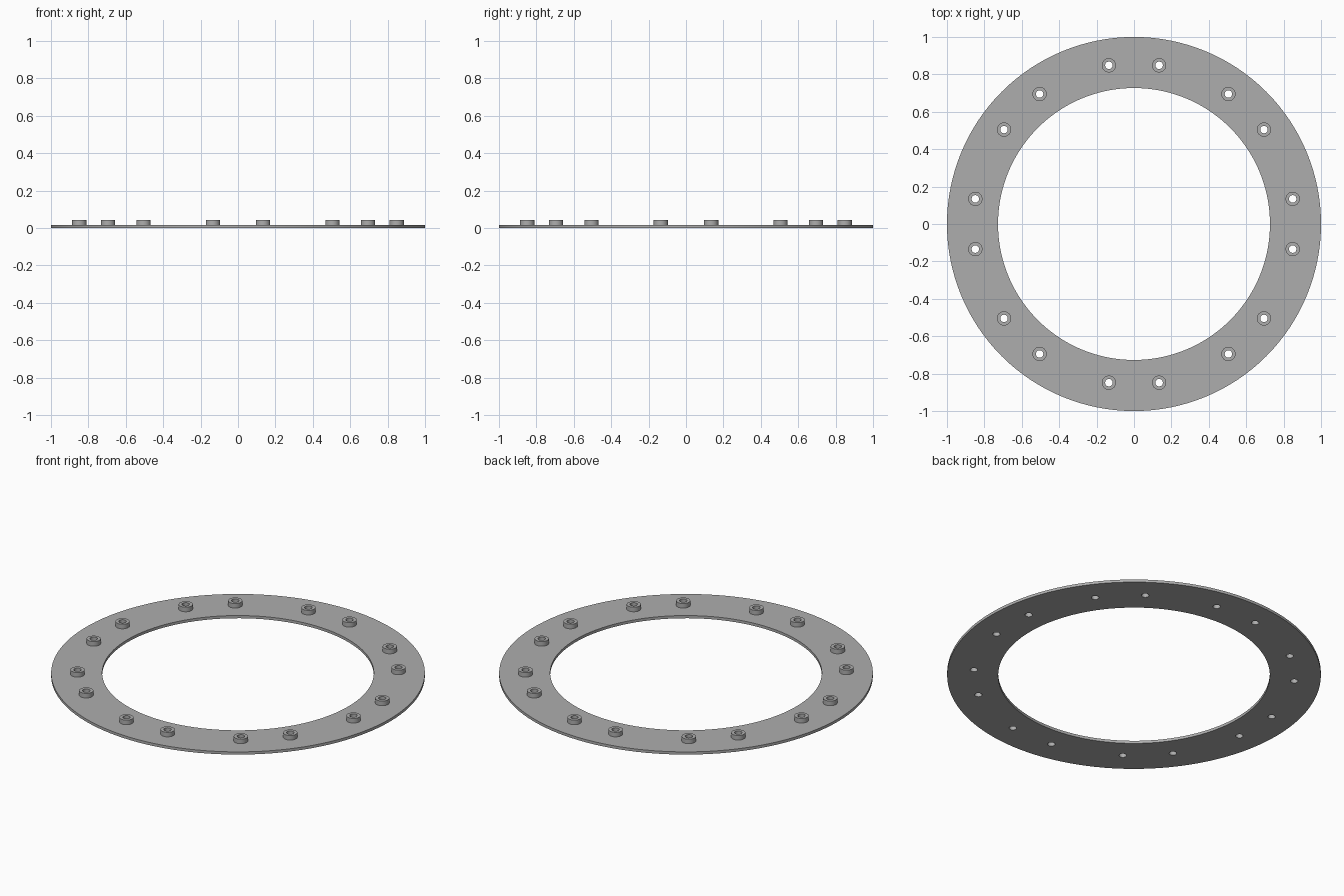
import bpy, bmesh
from math import cos, sin, radians, tau

cube = bpy.data.objects.get("Cube")
if cube:
    bpy.data.objects.remove(cube, do_unlink=True)

PLATE_TOP, BOSS_TOP = 0.016, 0.043
OUTER_R, INNER_R = 1.0, 0.727
BOSS_R, HOLE_R, BOLT_CIRCLE = 0.038, 0.02, 0.859

metal = bpy.data.materials.new("grey_metal")
grey = (0.42, 0.42, 0.42, 1)
metal.diffuse_color = grey
metal.use_nodes = True
metal.node_tree.nodes["Principled BSDF"].inputs["Base Color"].default_value = grey


def plate_from_circles(name, circles, bottom, top):
    """Solid from nested circles (x, y, radius, sides): inner ones become holes."""
    curve = bpy.data.curves.new(name, "CURVE")
    curve.dimensions = "2D"
    curve.fill_mode = "BOTH"
    curve.extrude = (top - bottom) / 2
    for x, y, r, sides in circles:
        spline = curve.splines.new("POLY")
        spline.points.add(sides - 1)
        spline.use_cyclic_u = True
        for i, point in enumerate(spline.points):
            a = tau * i / sides
            point.co = (x + r * cos(a), y + r * sin(a), 0, 1)
    obj = bpy.data.objects.new(name, curve)
    bpy.context.collection.objects.link(obj)
    bpy.ops.object.select_all(action="DESELECT")
    obj.select_set(True)
    bpy.context.view_layer.objects.active = obj
    bpy.ops.object.convert(target="MESH")
    obj = bpy.context.object
    obj.name = name

    # weld caps to walls and place at height
    bm = bmesh.new()
    bm.from_mesh(obj.data)
    bmesh.ops.remove_doubles(bm, verts=bm.verts, dist=0.0001)
    bmesh.ops.translate(bm, verts=bm.verts, vec=(0, 0, (top + bottom) / 2))
    bmesh.ops.recalc_face_normals(bm, faces=bm.faces)
    bm.to_mesh(obj.data)
    bm.free()
    obj.data.materials.clear()
    obj.data.materials.append(metal)
    bpy.ops.object.shade_smooth_by_angle(angle=radians(30))
    return obj


# Bolt positions: four per quadrant, symmetric about both axes
bolts = []
for quadrant in range(4):
    for angle in (9, 36, 54, 81):
        a = radians(angle + 90 * quadrant)
        bolts.append((BOLT_CIRCLE * cos(a), BOLT_CIRCLE * sin(a)))
holes = [(x, y, HOLE_R, 32) for x, y in bolts]
rims = [(x, y, BOSS_R, 32) for x, y in bolts]

# Flat ring with through holes, and the raised bosses around them
plate_from_circles("flange_ring", [(0, 0, OUTER_R, 128), (0, 0, INNER_R, 128)] + holes,
                   0, PLATE_TOP)
plate_from_circles("bolt_bosses", rims + holes, PLATE_TOP, BOSS_TOP)
